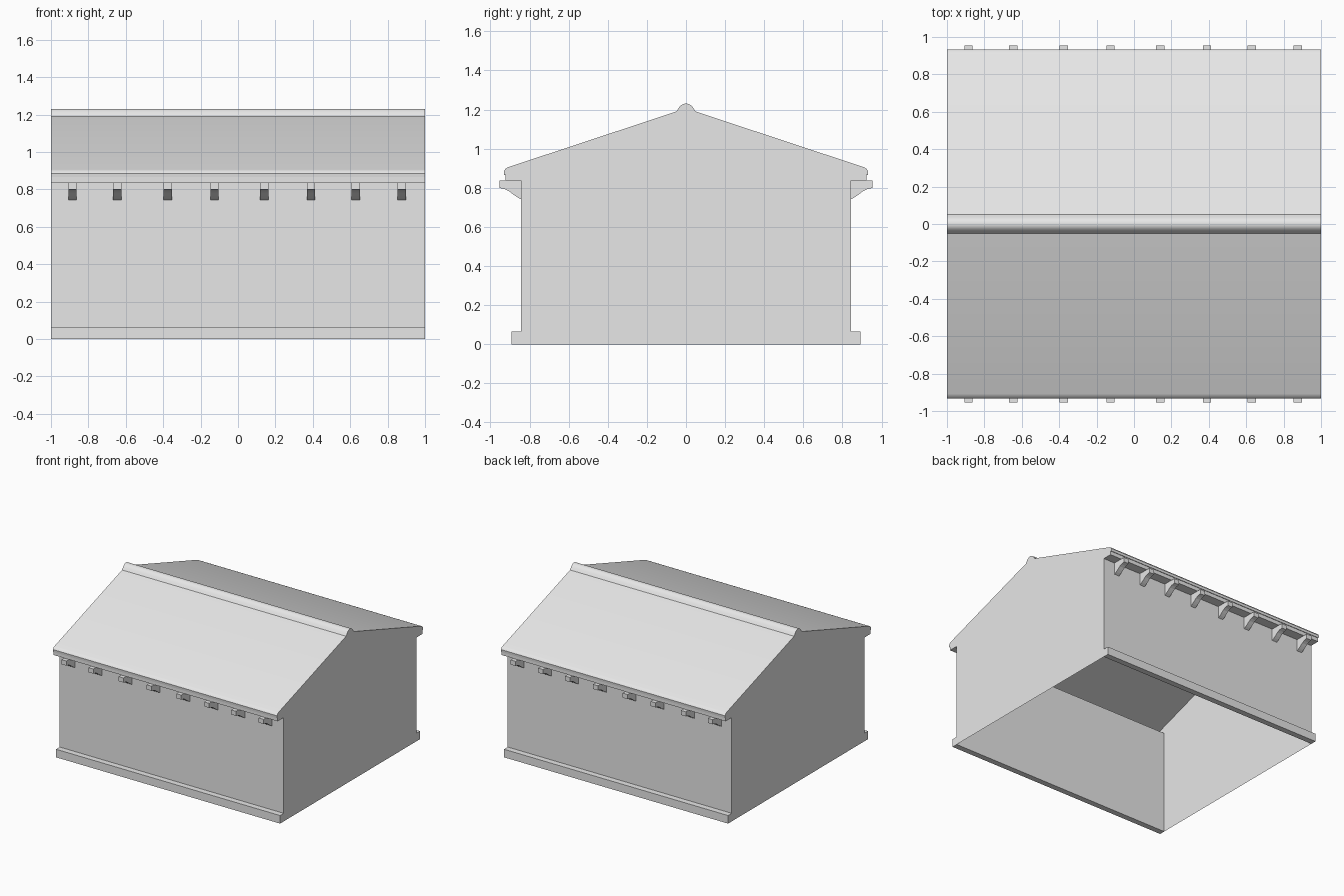
import bpy
import bmesh

cube = bpy.data.objects.get("Cube")
if cube:
    bpy.data.objects.remove(cube, do_unlink=True)

# One plain material for the whole building
grey = bpy.data.materials.new("light grey")
grey.use_nodes = True
colour = (0.8, 0.8, 0.8, 1)
grey.diffuse_color = colour
grey.node_tree.nodes["Principled BSDF"].inputs["Base Color"].default_value = colour


def mirrored(half):
    """Complete a half profile (y <= 0, running towards the ridge) across y = 0."""
    return half + [(-y, z) for y, z in reversed(half) if y != 0]


def extrude(name, profile, x0, x1, skip=(), smooth=False):
    """Sweep a (y, z) outline along x and cap it; skip lists outline edges left open."""
    bm = bmesh.new()
    a = [bm.verts.new((x0, y, z)) for y, z in profile]
    b = [bm.verts.new((x1, y, z)) for y, z in profile]
    n = len(profile)
    for i in range(n):
        if i not in skip:
            j = (i + 1) % n
            bm.faces.new((a[i], a[j], b[j], b[i]))
    bm.faces.new(a[::-1])
    bm.faces.new(b)
    bmesh.ops.recalc_face_normals(bm, faces=bm.faces[:])
    mesh = bpy.data.meshes.new(name)
    bm.to_mesh(mesh)
    bm.free()
    mesh.materials.append(grey)
    obj = bpy.data.objects.new(name, mesh)
    bpy.context.collection.objects.link(obj)
    if smooth:
        bpy.ops.object.select_all(action='DESELECT')
        obj.select_set(True)
        bpy.context.view_layer.objects.active = obj
        bpy.ops.object.shade_smooth_by_angle(angle=0.6)
    return obj


# Thin walls with gables, soffits and fascias, open below and under the roof
WALL, SOFFIT = -0.845, 0.837
wall_half = [(WALL, 0), (WALL, SOFFIT), (-0.922, SOFFIT), (-0.922, 0.868), (0, 1.172)]
extrude("walls", mirrored(wall_half), -1, 1, skip=(3, 4, 8))

# Roof slab with rounded eaves and ridge roll
roof_top = [(-0.93, 0.865), (-0.932, 0.885), (-0.923, 0.898), (-0.908, 0.906),
            (-0.05, 1.19), (-0.038, 1.208), (-0.027, 1.221), (-0.014, 1.229), (0, 1.231)]
extrude("roof", mirrored(roof_top) + [(0, 1.172)], -1, 1, smooth=True)

# Plinths and eaves brackets on both long sides
plinth = [(WALL, 0), (-0.892, 0), (-0.892, 0.065), (WALL, 0.065)]
bracket = [(WALL, SOFFIT), (-0.955, SOFFIT), (-0.955, 0.8), (-0.925, 0.793),
           (-0.905, 0.783), (-0.885, 0.767), (-0.865, 0.753), (WALL, 0.742)]
bracket_x = [-0.885, -0.645, -0.375, -0.125, 0.14, 0.39, 0.63, 0.875]
for side, sign in (("front", 1), ("back", -1)):
    extrude(side + "_plinth", [(sign * y, z) for y, z in plinth], -1, 1)
    for i, x in enumerate(bracket_x):
        extrude(f"{side}_bracket_{i + 1}", [(sign * y, z) for y, z in bracket],
                x - 0.022, x + 0.022)
